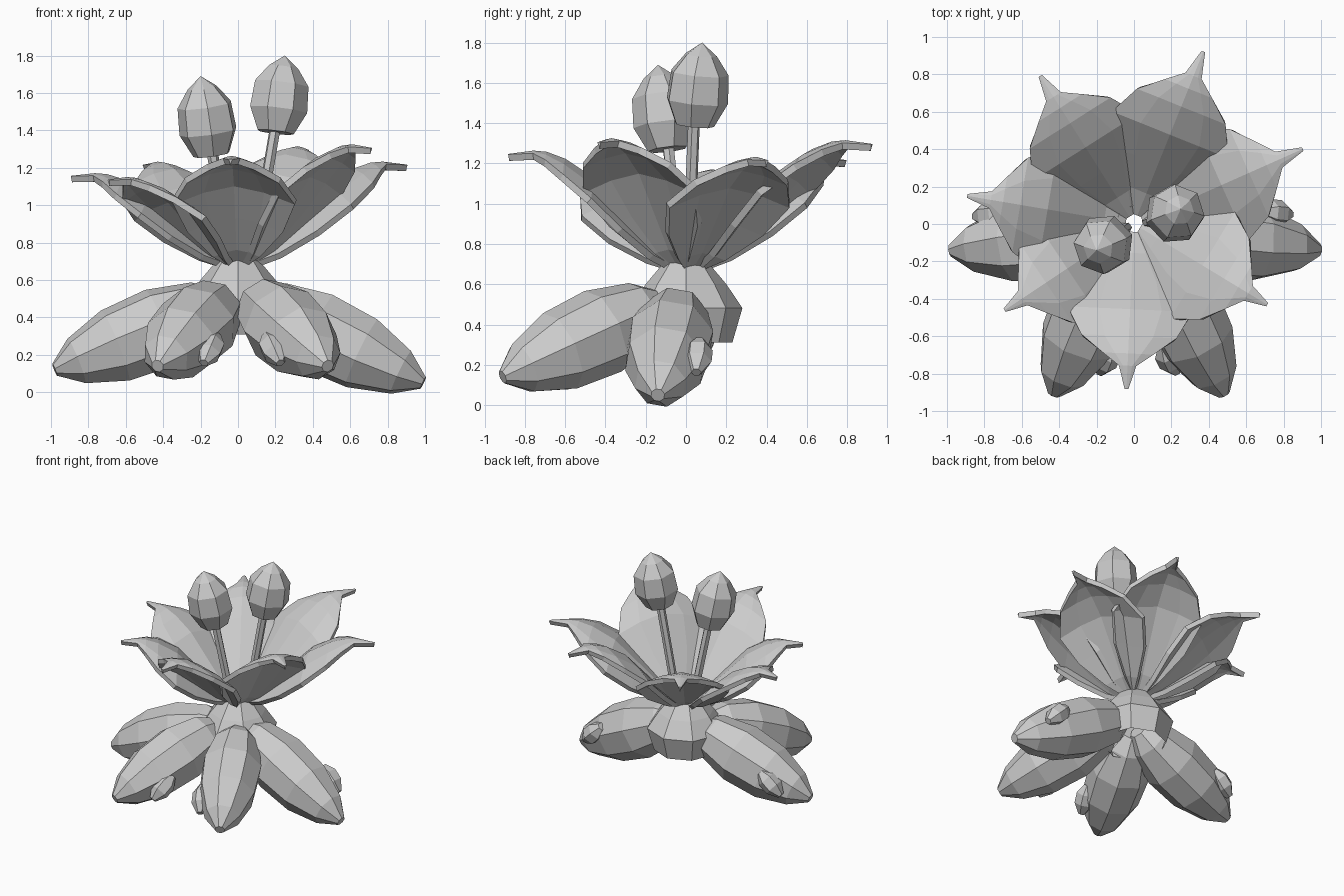
import bpy, bmesh, math
from mathutils import Vector

cube = bpy.data.objects.get("Cube")
if cube:
    bpy.data.objects.remove(cube)

grey = bpy.data.materials.new("plain_grey")
grey.use_nodes = True
GREY = (0.6, 0.6, 0.6, 1)
grey.diffuse_color = GREY
grey.node_tree.nodes["Principled BSDF"].inputs["Base Color"].default_value = GREY


def make_object(name, bm):
    bmesh.ops.recalc_face_normals(bm, faces=bm.faces)
    mesh = bpy.data.meshes.new(name)
    bm.to_mesh(mesh)
    bm.free()
    mesh.materials.append(grey)
    obj = bpy.data.objects.new(name, mesh)
    bpy.context.collection.objects.link(obj)
    return obj


def lathe(name, start, end, profile, sides, turn=0.0, caps=True):
    """Rings of a (fraction, radius) profile along the line start-end; radius 0 makes a point."""
    start, end = Vector(start), Vector(end)
    axis = end - start
    rot = axis.to_track_quat('Z', 'Y')
    bm = bmesh.new()
    rings = []
    for t, r in profile:
        count = sides if r else 1
        ring = []
        for i in range(count):
            a = turn + math.tau * i / sides
            offset = Vector((r * math.cos(a), r * math.sin(a), 0))
            ring.append(bm.verts.new(start + axis * t + rot @ offset))
        rings.append(ring)
    for low, high in zip(rings, rings[1:]):
        for i in range(sides):
            j = (i + 1) % sides
            quad = [low[i % len(low)], low[j % len(low)], high[j % len(high)], high[i % len(high)]]
            bm.faces.new(list(dict.fromkeys(quad)))
    if caps:
        for ring in (rings[0], rings[-1]):
            if len(ring) > 2:
                bm.faces.new(ring)
    return make_object(name, bm)


# Fat root lobes, each with a small nodule hanging on its side
LOBE = [(0, 0.08), (0.12, 0.165), (0.37, 0.22), (0.64, 0.205), (0.87, 0.13), (1, 0.035)]
NODULE = [(0, 0.03), (0.3, 0.07), (0.65, 0.07), (1, 0.025)]
lobes = {
    "left_side": ((0.08, -0.04, 0.49), (0.99, -0.14, 0.05), (0.76, 0.06, 0.24)),
    "right_side": ((-0.08, -0.04, 0.48), (-0.98, -0.14, 0.12), (-0.77, 0.05, 0.25)),
    "left_front": ((0.09, -0.12, 0.50), (0.48, -0.91, 0.14), (0.19, -0.72, 0.23)),
    "right_front": ((-0.09, -0.12, 0.49), (-0.43, -0.91, 0.14), (-0.15, -0.72, 0.23)),
}
for side, (start, end, spot) in lobes.items():
    lathe(side + "_root", start, end, LOBE, 8, turn=0.2)
    direction = (Vector(end) - Vector(start)).normalized()
    direction = (direction - Vector((0, 0, 0.45))).normalized() * 0.11
    lathe(side + "_nodule", Vector(spot) - direction, Vector(spot) + direction, NODULE, 6)

# Faceted crown joining roots and flower, open underneath
lathe("crown", (0, 0, 0.31), (0, 0, 0.72),
      [(0, 0.23), (0.42, 0.28), (0.71, 0.2), (1, 0.1)], 8, caps=False)

# Pointed petals, arched across: (length fraction, half width, height fraction)
SPINE = [(0.06, 0.03, 0), (0.19, 0.13, 0.17), (0.36, 0.26, 0.48), (0.53, 0.33, 0.79),
         (0.69, 0.25, 0.96), (0.79, 0.13, 1.02), (0.86, 0.04, 1.03), (1, 0.004, 1)]


def petal(name, tip_x, tip_y, top):
    length = math.hypot(tip_x, tip_y)
    out = Vector((tip_x, tip_y, 0)) / length
    across = Vector((-out.y, out.x, 0))
    bm = bmesh.new()
    rows = []
    for along, half, rise in SPINE:
        row = []
        for s in (-1, -0.5, 0, 0.5, 1):
            z = 0.68 + (top - 0.68) * rise - 0.3 * half * abs(s) ** 1.5
            p = out * (along * length) + across * (half * s)
            row.append(bm.verts.new((p.x, p.y, z)))
        rows.append(row)
    for a, b in zip(rows, rows[1:]):
        for i in range(4):
            bm.faces.new((a[i], a[i + 1], b[i + 1], b[i]))
    obj = make_object(name, bm)
    mod = obj.modifiers.new("thickness", 'SOLIDIFY')
    mod.thickness = 0.035
    mod.offset = 0


tips = [(0.37, 0.92, 1.28), (0.90, 0.40, 1.20), (0.71, -0.43, 1.29), (-0.04, -0.88, 1.23),
        (-0.69, -0.46, 1.12), (-0.89, 0.15, 1.14), (-0.50, 0.79, 1.20)]
for n, tip in enumerate(tips, 1):
    petal(f"petal_{n}", *tip)

# Two stalks topped with faceted buds
BUD = [(0, 0.10), (0.29, 0.158), (0.63, 0.148), (0.85, 0.08), (1, 0)]
for side, foot, base, tip in (("left", (0.07, 0.01, 0.66), (0.20, 0.04, 1.39), (0.25, 0.08, 1.8)),
                              ("right", (-0.04, -0.02, 0.66), (-0.14, -0.09, 1.27), (-0.2, -0.14, 1.69))):
    lathe(side + "_stalk", foot, Vector(base) + Vector((0, 0, 0.03)), [(0, 0.03), (1, 0.03)], 6)
    lathe(side + "_bud", base, tip, BUD, 7, turn=0.3)
